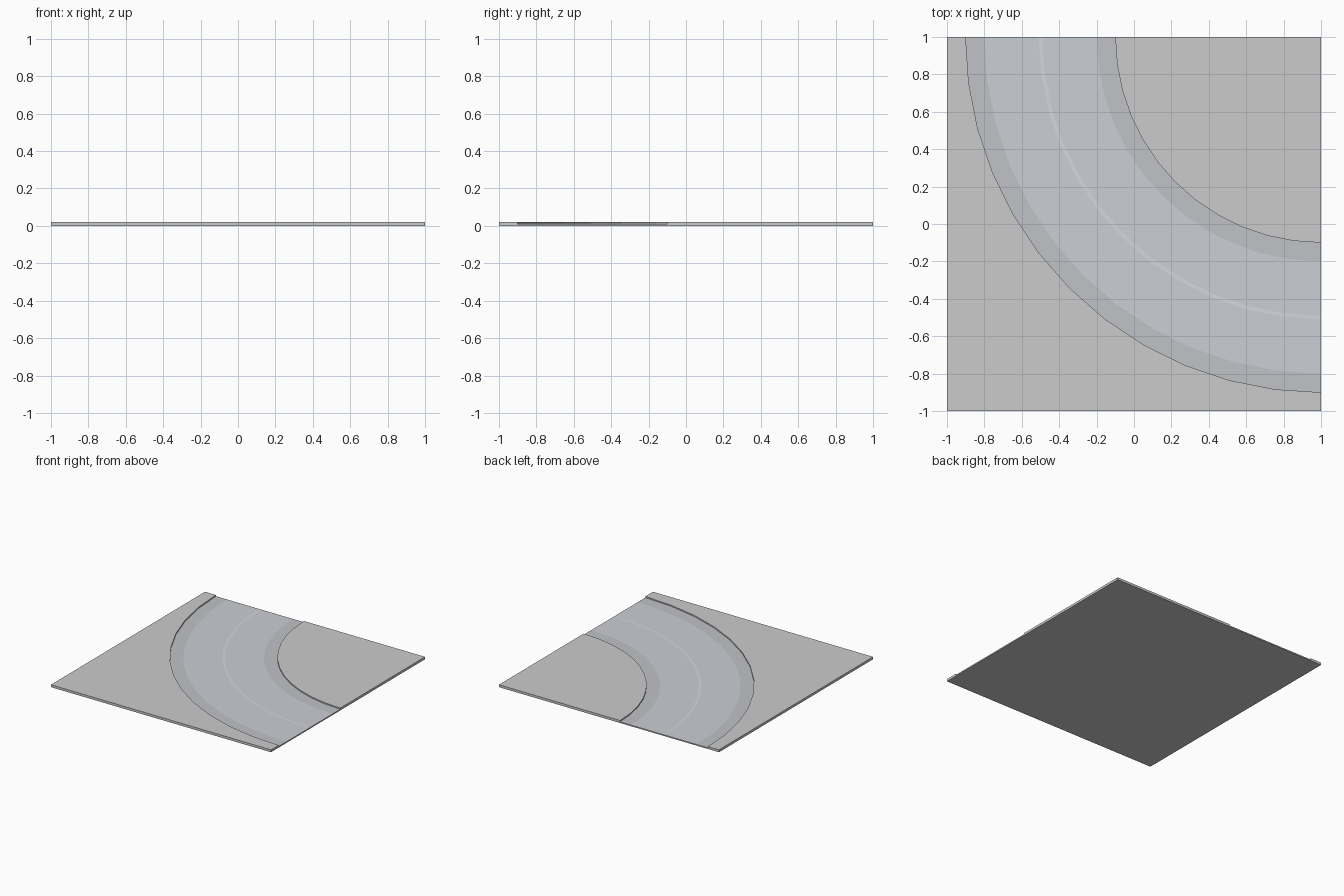
import bpy, bmesh
from math import cos, sin, radians

if "Cube" in bpy.data.objects:
    bpy.data.objects.remove(bpy.data.objects["Cube"])

TOP, ROAD, SEG = 0.02, 0.01, 12


def arc(r, z):
    """Quarter arc about the tile corner (1, 1), from the back edge to the right edge."""
    angles = [radians(90 * i / SEG) for i in range(SEG + 1)]
    return [(1 - r * cos(a), 1 - r * sin(a), z) for a in angles]


def make(name, faces, color):
    bm = bmesh.new()
    for f in faces:
        bm.faces.new([bm.verts.new(p) for p in f])
    bmesh.ops.remove_doubles(bm, verts=bm.verts, dist=1e-5)
    me = bpy.data.meshes.new(name)
    bm.to_mesh(me)
    bm.free()
    mat = bpy.data.materials.new(name)
    mat.diffuse_color = (*color, 1)
    mat.use_nodes = True
    mat.node_tree.nodes["Principled BSDF"].inputs["Base Color"].default_value = mat.diffuse_color
    me.materials.append(mat)
    ob = bpy.data.objects.new(name, me)
    bpy.context.collection.objects.link(ob)
    return ob


def strip(a, b):
    """Quads from arc a to arc b, a being the lower or outer one."""
    return [(a[i], a[i + 1], b[i + 1], b[i]) for i in range(SEG)]


# ground slab: raised corners, groove walls, side walls and underside
outer_hi, outer_lo = arc(1.9, TOP), arc(1.9, ROAD)
inner_hi, inner_lo = arc(1.1, TOP), arc(1.1, ROAD)
ground = [
    [(-1, 1, TOP), (-1, -1, TOP), (1, -1, TOP)] + outer_hi[::-1],
    inner_hi + [(1, 1, TOP)],
    [(-1, 1, 0), (1, 1, 0), (1, -1, 0), (-1, -1, 0)],
    [(-1, -1, 0), (1, -1, 0), (1, -1, TOP), (-1, -1, TOP)],
    [(-1, 1, 0), (-1, -1, 0), (-1, -1, TOP), (-1, 1, TOP)],
]
ground += strip(outer_hi, outer_lo) + strip(inner_lo, inner_hi)
# notched side outline, used on the right and mirrored onto the back
notch = [(-1, 0), (1, 0), (1, TOP), (-0.1, TOP), (-0.1, ROAD),
         (-0.9, ROAD), (-0.9, TOP), (-1, TOP)]
ground.append([(1, t, z) for t, z in notch])
ground.append([(t, 1, z) for t, z in notch[::-1]])
make("ground", ground, (0.77, 0.765, 0.785))

# flat bands of the sunken road
bands = [
    ("outer_shoulder", 1.9, 1.8, (0.53, 0.545, 0.575)),
    ("outer_lane", 1.8, 1.51, (0.60, 0.62, 0.66)),
    ("center_line", 1.51, 1.49, (0.67, 0.68, 0.73)),
    ("inner_lane", 1.49, 1.2, (0.60, 0.62, 0.66)),
    ("inner_shoulder", 1.2, 1.1, (0.53, 0.545, 0.575)),
]
for name, r_out, r_in, color in bands:
    make(name, strip(arc(r_out, ROAD), arc(r_in, ROAD)), color)
